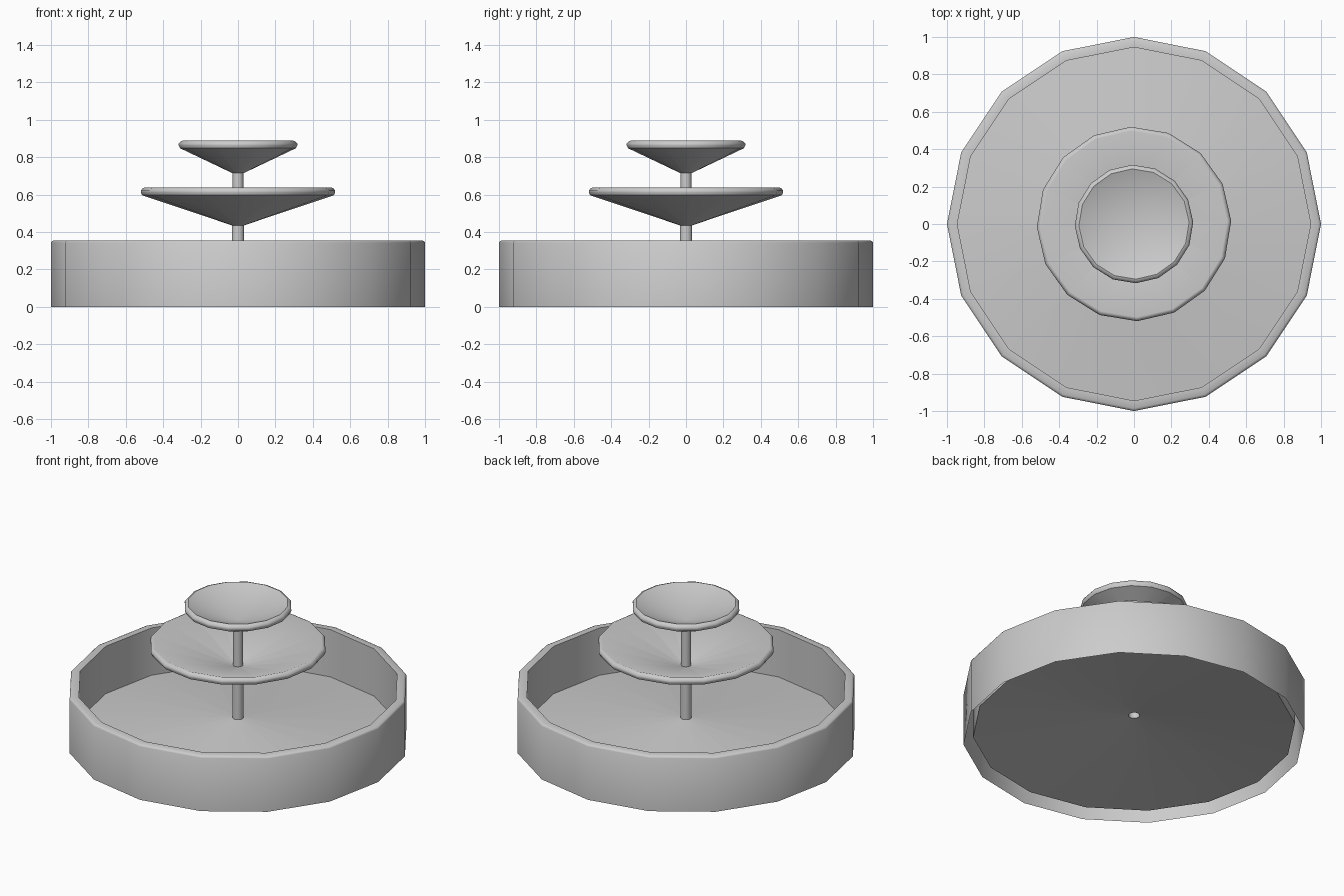
import bpy
import bmesh
from math import radians, sin, cos, tau

SIDES = 16

cube = bpy.data.objects.get("Cube")
if cube:
    bpy.data.objects.remove(cube, do_unlink=True)

stone = bpy.data.materials.new("pale_grey_stone")
stone.use_nodes = True
stone.diffuse_color = (0.6, 0.6, 0.6, 1)
shader = next(n for n in stone.node_tree.nodes if n.type == 'BSDF_PRINCIPLED')
shader.inputs["Base Color"].default_value = stone.diffuse_color
shader.inputs["Roughness"].default_value = 0.8


def lathe(name, profile, turn=0.0):
    """Revolve (radius, height) points around z; radius 0 makes a pole."""
    bm = bmesh.new()
    rings = []
    for r, z in profile:
        if r == 0:
            rings.append([bm.verts.new((0, 0, z))] * SIDES)
            continue
        angles = [turn + tau * i / SIDES for i in range(SIDES)]
        rings.append([bm.verts.new((r * cos(a), r * sin(a), z)) for a in angles])
    for low, high in zip(rings, rings[1:]):
        for i in range(SIDES):
            j = (i + 1) % SIDES
            corners = dict.fromkeys((low[i], low[j], high[j], high[i]))
            bm.faces.new(list(corners))
    mesh = bpy.data.meshes.new(name)
    bm.to_mesh(mesh)
    bm.free()
    mesh.materials.append(stone)
    obj = bpy.data.objects.new(name, mesh)
    bpy.context.collection.objects.link(obj)
    bpy.ops.object.select_all(action='DESELECT')
    obj.select_set(True)
    bpy.context.view_layer.objects.active = obj
    bpy.ops.object.shade_smooth_by_angle(angle=radians(38))


def bowl(name, radius, base, edge, inside, hub):
    """Shallow cone with a rounded lip and a hollow inside."""
    lathe(name, [
        (0.03, base),
        (radius - 0.007, edge),
        (radius, edge + 0.015),
        (radius, edge + 0.024),
        (radius - 0.01, edge + 0.037),
        (radius - 0.022, edge + 0.041),
        (hub, inside),
    ], turn=radians(1.8))


# Wide basin: outer wall, rounded rim, upright inner wall and domed floor
lathe("basin", [
    (1.0, 0.0), (1.0, 0.343), (0.996, 0.35), (0.986, 0.3555),
    (0.945, 0.3555), (0.945, 0.05), (0.033, 0.15),
])

# Posts carrying the two bowls
lathe("lower_post", [(0.033, 0.15), (0.033, 0.45)])
lathe("upper_post", [(0.029, 0.48), (0.029, 0.73)])

# Stacked bowls
bowl("middle_bowl", 0.52, 0.435, 0.597, 0.49, 0.029)
bowl("top_bowl", 0.317, 0.715, 0.848, 0.775, 0)
